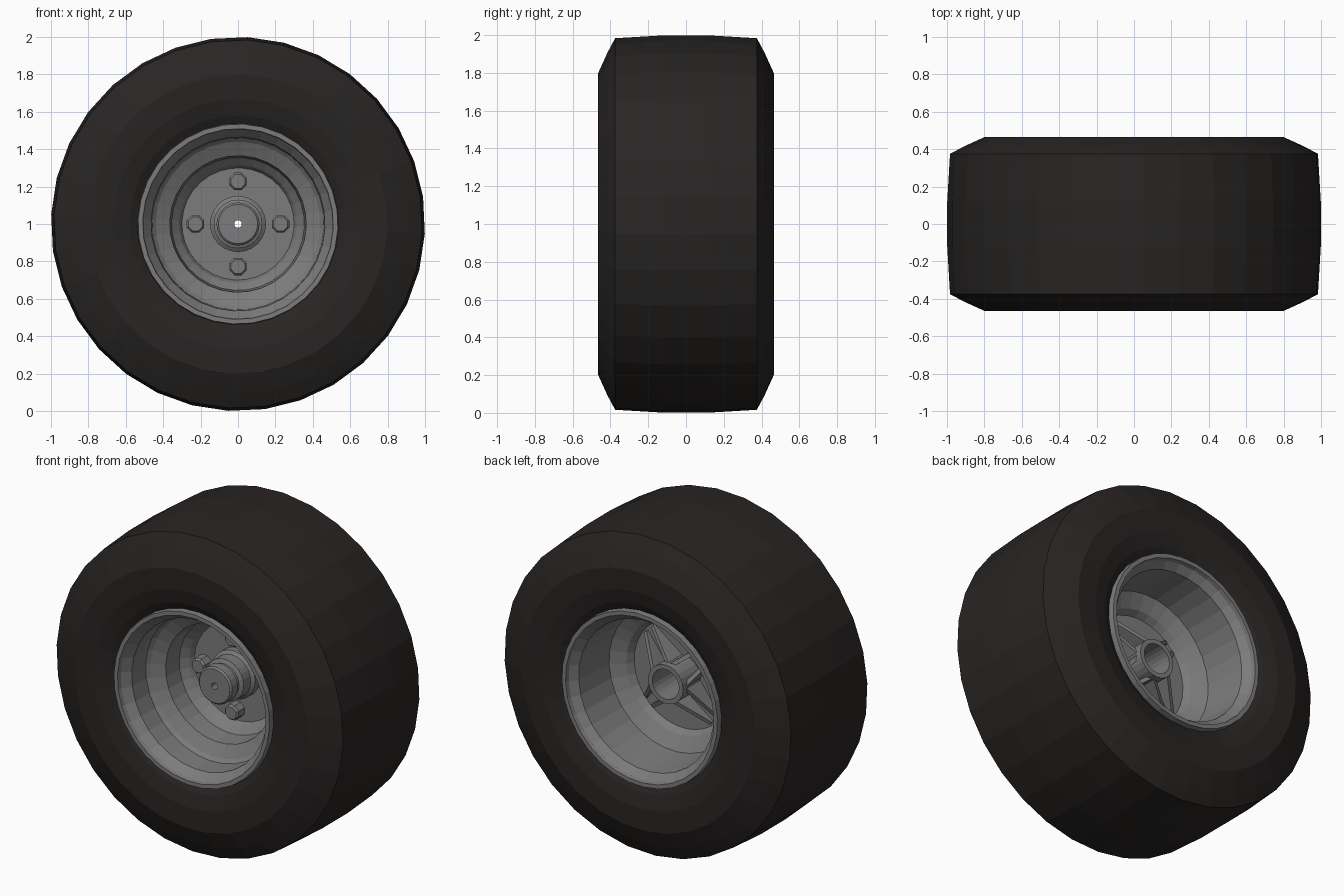
import bpy, bmesh, math
from mathutils import Vector

if "Cube" in bpy.data.objects:
    bpy.data.objects.remove(bpy.data.objects["Cube"])

CZ = 1.0  # axle height


def material(name, rgb):
    m = bpy.data.materials.new(name)
    m.diffuse_color = (*rgb, 1)
    m.use_nodes = True
    m.node_tree.nodes["Principled BSDF"].inputs["Base Color"].default_value = m.diffuse_color
    return m


def finish(name, bm, mat=None):
    bmesh.ops.remove_doubles(bm, verts=bm.verts, dist=1e-5)
    bmesh.ops.recalc_face_normals(bm, faces=bm.faces)
    me = bpy.data.meshes.new(name)
    bm.to_mesh(me)
    bm.free()
    ob = bpy.data.objects.new(name, me)
    bpy.context.collection.objects.link(ob)
    ob.location.z = CZ
    if mat:
        me.materials.append(mat)
    return ob


def lathe(name, profile, segs, mat=None, phase=0.0, centre=(0, 0)):
    """Turn a closed (radius, y) profile around an axis parallel to y."""
    bm = bmesh.new()
    rings = []
    for i in range(segs):
        a = phase + 2 * math.pi * i / segs
        rings.append([bm.verts.new((centre[0] + r * math.sin(a), y,
                                    centre[1] + r * math.cos(a))) for r, y in profile])
    n = len(profile)
    for i in range(segs):
        p, q = rings[i], rings[(i + 1) % segs]
        for j in range(n):
            k = (j + 1) % n
            vs = [p[j], p[k], q[k], q[j]]
            if profile[j][0] < 1e-6 and profile[k][0] < 1e-6:
                continue
            bm.faces.new(vs)
    return finish(name, bm, mat)


rubber = material("rubber", (0.021, 0.018, 0.017))
metal = material("metal", (0.2, 0.2, 0.2))

# tyre: half section mirrored across y
half = [(1.0, 0.12), (0.985, 0.375), (0.91, 0.415), (0.80, 0.465),
        (0.67, 0.462), (0.58, 0.44), (0.53, 0.415), (0.52, 0.36)]
lathe("tyre", half + [(r, -y) for r, y in reversed(half)], 32, rubber, math.radians(3))

# rim: stepped dish in front, deep barrel behind, one closed section
rim = [
    (0.10, 0.0), (0.30, 0.0), (0.315, -0.03), (0.355, -0.07), (0.365, -0.19),
    (0.44, -0.23), (0.46, -0.25), (0.465, -0.38), (0.505, -0.43), (0.51, -0.455),
    (0.535, -0.455), (0.54, -0.40), (0.51, -0.36),
    (0.51, 0.36), (0.54, 0.40), (0.535, 0.455), (0.51, 0.455), (0.505, 0.43),
    (0.465, 0.39), (0.445, 0.12), (0.36, 0.07), (0.335, 0.03), (0.10, 0.03)]
lathe("rim", rim, 32, metal, math.radians(3))

# hub: stepped cap in front with a pin hole, open tube behind
hub = [
    (0.02, -0.23), (0.105, -0.23), (0.115, -0.22), (0.115, -0.165), (0.105, -0.16),
    (0.105, -0.14), (0.13, -0.13), (0.13, -0.06), (0.15, -0.045), (0.15, 0.01),
    (0.12, 0.03), (0.12, 0.20), (0.092, 0.20), (0.092, -0.10), (0.02, -0.10)]
lathe("hub", hub, 24, metal)

# wheel bolts: six-sided chamfered heads
bolt = [(0.0, 0.01), (0.05, 0.01), (0.05, -0.06), (0.04, -0.072), (0.0, -0.072)]
for i in range(4):
    a = i * math.pi / 2
    lathe(f"bolt_{i + 1}", bolt, 8, metal, math.pi / 8,
          (0.228 * math.sin(a), 0.228 * math.cos(a)))


def gusset(name, a0, a1):
    """Triangular rib from the tube side (angle a0) to the disc edge (angle a1)."""
    pt = lambda r, a, y: Vector((r * math.sin(a), y, r * math.cos(a)))
    tri = [pt(0.11, a0, 0.02), pt(0.11, a0, 0.165), pt(0.32, a1, 0.045), pt(0.32, a1, 0.02)]
    side = (tri[2] - tri[0]).cross(Vector((0, 1, 0))).normalized() * 0.012
    bm = bmesh.new()
    f = [bm.verts.new(v + side) for v in tri]
    b = [bm.verts.new(v - side) for v in tri]
    bm.faces.new(f)
    bm.faces.new(b[::-1])
    for i in range(4):
        j = (i + 1) % 4
        bm.faces.new((f[i], b[i], b[j], f[j]))
    finish(name, bm, metal)


# back ribs: four V pairs forming a star, and small studs on the tube
for i in range(4):
    a = i * math.pi / 2 + math.pi / 4
    for s in (-1, 1):
        gusset(f"rib_{i + 1}_{'left' if s < 0 else 'right'}",
               a + s * math.radians(38), a + s * math.radians(6))
